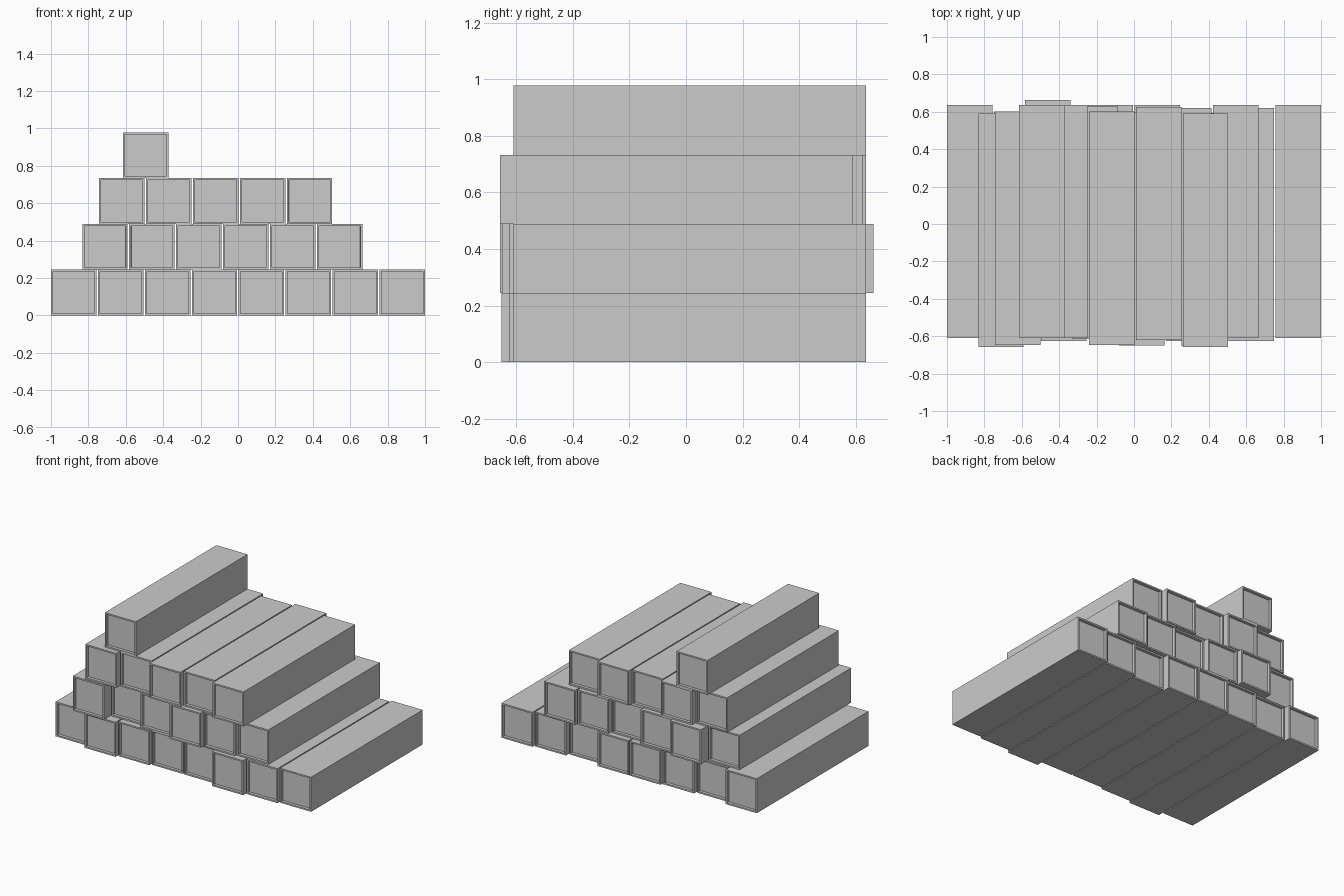
import bpy, bmesh

if "Cube" in bpy.data.objects:
    bpy.data.objects.remove(bpy.data.objects["Cube"])

W, H, L = 0.243, 0.2445, 1.247   # bar width, height, length
RIM, DEPTH = 0.015, 0.02         # end rim width and recess depth
PITCH = 0.2508


def bar(name, x, y, z):
    """Square bar with a shallow recessed panel at both ends."""
    bm = bmesh.new()
    bmesh.ops.create_cube(bm, size=1)
    bmesh.ops.scale(bm, vec=(W, L, H), verts=bm.verts)
    bm.normal_update()
    for end in [f for f in bm.faces if abs(f.normal.y) > 0.9]:
        n = end.normal.copy()
        bmesh.ops.inset_region(bm, faces=[end], thickness=RIM)
        # second ring becomes the recess wall
        bmesh.ops.inset_region(bm, faces=[end], thickness=0.0005)
        bmesh.ops.translate(bm, vec=-n * DEPTH, verts=end.verts)
    bmesh.ops.recalc_face_normals(bm, faces=bm.faces)
    mesh = bpy.data.meshes.new(name)
    bm.to_mesh(mesh)
    bm.free()
    obj = bpy.data.objects.new(name, mesh)
    obj.location = (x, y, z)
    bpy.context.collection.objects.link(obj)


# each row: centre x of first bar, then lengthwise shift of every bar
rows = [
    (-0.878, [0.013, -0.023, -0.003, 0.013, 0.012, -0.03, -0.003, 0.013]),
    (-0.711, [-0.034, 0.04, 0.008, -0.027, -0.003, 0.013]),
    (-0.621, [-0.023, 0.013, -0.023, 0.003, -0.034]),
    (-0.493, [0.013]),
]

# stacked pile
for r, (x0, shifts) in enumerate(rows):
    for i, y in enumerate(shifts):
        bar(f"beam_row{r + 1}_{i + 1}", x0 + i * PITCH, y, H * (r + 0.5))
